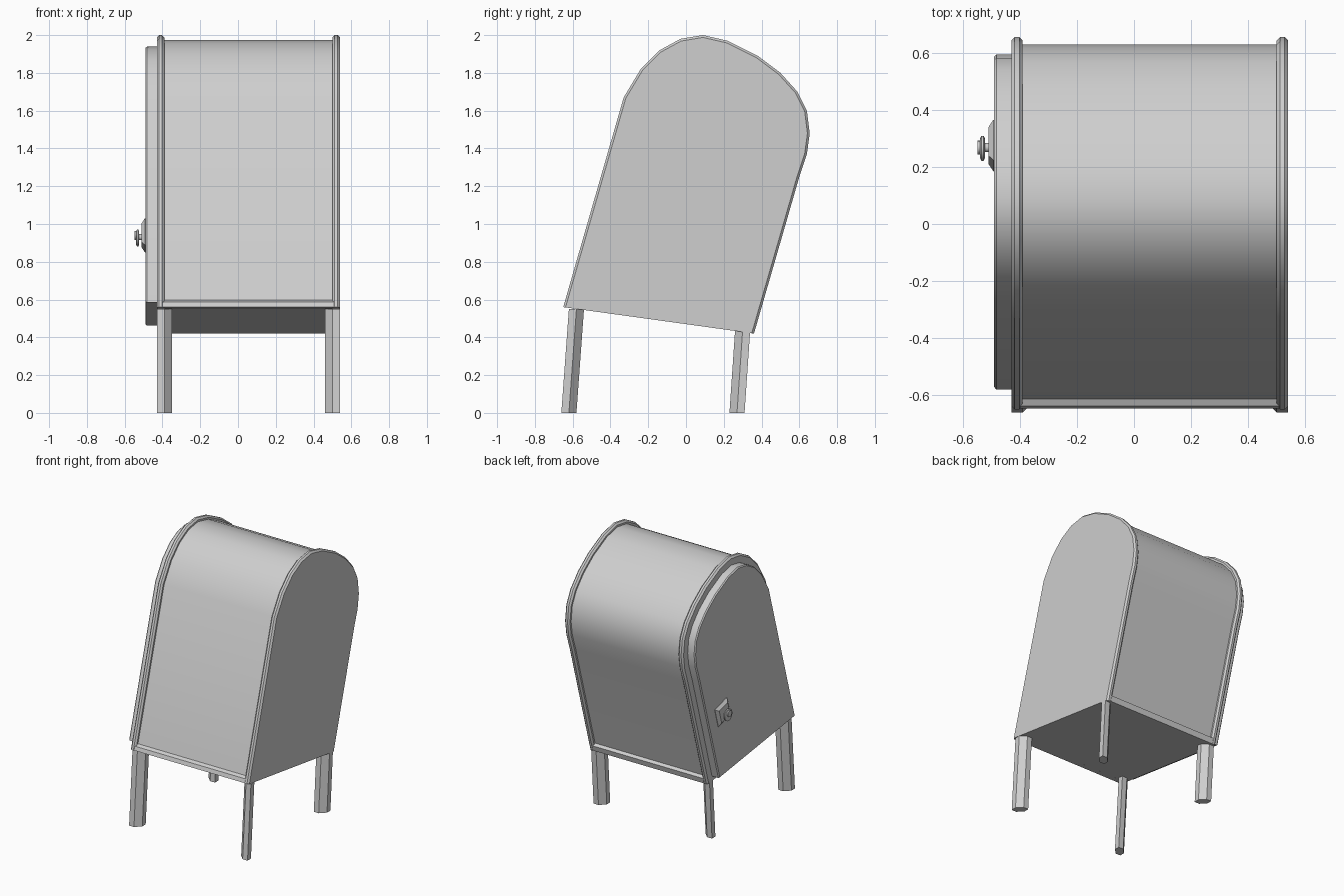
import bpy, bmesh, math
from mathutils import Vector

cube = bpy.data.objects.get("Cube")
if cube:
    bpy.data.objects.remove(cube, do_unlink=True)

grey = bpy.data.materials.new("painted_grey")
grey.use_nodes = True
COLOUR = (0.62, 0.62, 0.62, 1)
grey.diffuse_color = COLOUR
grey.node_tree.nodes["Principled BSDF"].inputs["Base Color"].default_value = COLOUR

# Leaning side outline (y, z): front edge, rounded top, back edge; last edge is the bottom
OUTLINE = [(-0.65, 0.56), (-0.33, 1.67), (-0.24, 1.82), (-0.14, 1.92), (-0.03, 1.98),
           (0.09, 2.0), (0.22, 1.97), (0.38, 1.89), (0.50, 1.80), (0.59, 1.70),
           (0.64, 1.60), (0.655, 1.48), (0.64, 1.37), (0.60, 1.25), (0.36, 0.42)]


def inset(points, side, bottom):
    """Move every edge of a clockwise outline inward and rejoin the corners."""
    lines = []
    for i, p in enumerate(points):
        a, b = Vector(p), Vector(points[(i + 1) % len(points)])
        d = (b - a).normalized()
        n = Vector((d.y, -d.x))
        lines.append((a + n * (bottom if i == len(points) - 1 else side), d))
    result = []
    for i, (p, d) in enumerate(lines):
        q, e = lines[i - 1]
        t = (p - q).cross(d) / e.cross(d)
        result.append(q + e * t)
    return result


def loft(name, rings):
    """Skin a row of equal rings and cap both ends."""
    bm = bmesh.new()
    loops = [[bm.verts.new(p) for p in ring] for ring in rings]
    for a, b in zip(loops, loops[1:]):
        for i in range(len(a)):
            j = (i + 1) % len(a)
            bm.faces.new((a[i], a[j], b[j], b[i]))
    bm.faces.new(loops[0])
    bm.faces.new(loops[-1])
    bmesh.ops.recalc_face_normals(bm, faces=bm.faces)
    mesh = bpy.data.meshes.new(name)
    bm.to_mesh(mesh)
    bm.free()
    mesh.materials.append(grey)
    obj = bpy.data.objects.new(name, mesh)
    bpy.context.collection.objects.link(obj)
    bpy.ops.object.select_all(action='DESELECT')
    obj.select_set(True)
    bpy.context.view_layer.objects.active = obj
    bpy.ops.object.shade_smooth_by_angle(angle=math.radians(30))
    return obj


def slab(name, layers):
    """Stack outlines along x; each layer is (x, side inset, bottom inset)."""
    loft(name, [[(x, p.x, p.y) for p in inset(OUTLINE, s, b)] for x, s, b in layers])


def bar(name, profile, x0, x1):
    loft(name, [[(x, y, z) for y, z in profile] for x in (x0, x1)])


def disc(name, y, z, layers, sides=16):
    """Turned part along x; each layer is (x, radius)."""
    angles = [math.tau * i / sides for i in range(sides)]
    loft(name, [[(x, y + r * math.cos(a), z + r * math.sin(a)) for a in angles]
                for x, r in layers])


# Rounded body and the rimmed plates on both sides
slab("body", [(-0.41, 0.025, 0), (0.52, 0.025, 0)])
for name, x in (("right_side_plate", -0.43), ("left_side_plate", 0.50)):
    slab(name, [(x, 0.012, 0), (x + 0.012, 0, 0), (x + 0.028, 0, 0), (x + 0.04, 0.012, 0)])

# Lips along the lower front and back edges
bar("front_lip", [(-0.647, 0.56), (-0.638, 0.588), (-0.610, 0.60), (-0.60, 0.553)], -0.40, 0.51)
bar("back_lip", [(0.36, 0.42), (0.371, 0.46), (0.347, 0.475), (0.33, 0.424)], -0.40, 0.51)

# Raised side door
slab("door", [(-0.42, 0.06, 0.035), (-0.482, 0.06, 0.035), (-0.49, 0.067, 0.04)])


# Tilted lock plate with sloping edges
def tilted_square(x, half):
    lean = math.radians(16)
    c, s = math.cos(lean) * half, math.sin(lean) * half
    return [(x, 0.275 + u * c + v * s, 0.94 - u * s + v * c)
            for u, v in ((-1, -1), (1, -1), (1, 1), (-1, 1))]


loft("lock_plate", [tilted_square(-0.485, 0.073), tilted_square(-0.493, 0.073),
                    tilted_square(-0.51, 0.052)])

# Turning handle
disc("handle_shaft", 0.268, 0.93, [(-0.50, 0.016), (-0.545, 0.016)])
disc("handle_disc", 0.265, 0.926,
     [(-0.523, 0.036), (-0.527, 0.044), (-0.535, 0.044), (-0.539, 0.036)])
disc("handle_tip", 0.268, 0.94, [(-0.539, 0.024), (-0.548, 0.024)])

# Slanted legs: square section with two opposite corners cut
W = 0.08
SECTION = [(0, 0), (W / 2, 0), (W, W / 2), (W, W), (W / 2, W), (0, W / 2)]
for side, x, sx in (("right", -0.43, 1), ("left", 0.54, -1)):
    for end, y, sy, top, shift in (("front", -0.66, 1, 0.55, 0.04),
                                   ("back", 0.31, -1, 0.44, 0.03)):
        loft(f"{end}_{side}_leg",
             [[(x + sx * u, y + sy * v + move, z) for u, v in SECTION]
              for z, move in ((0, 0), (top, shift))])
